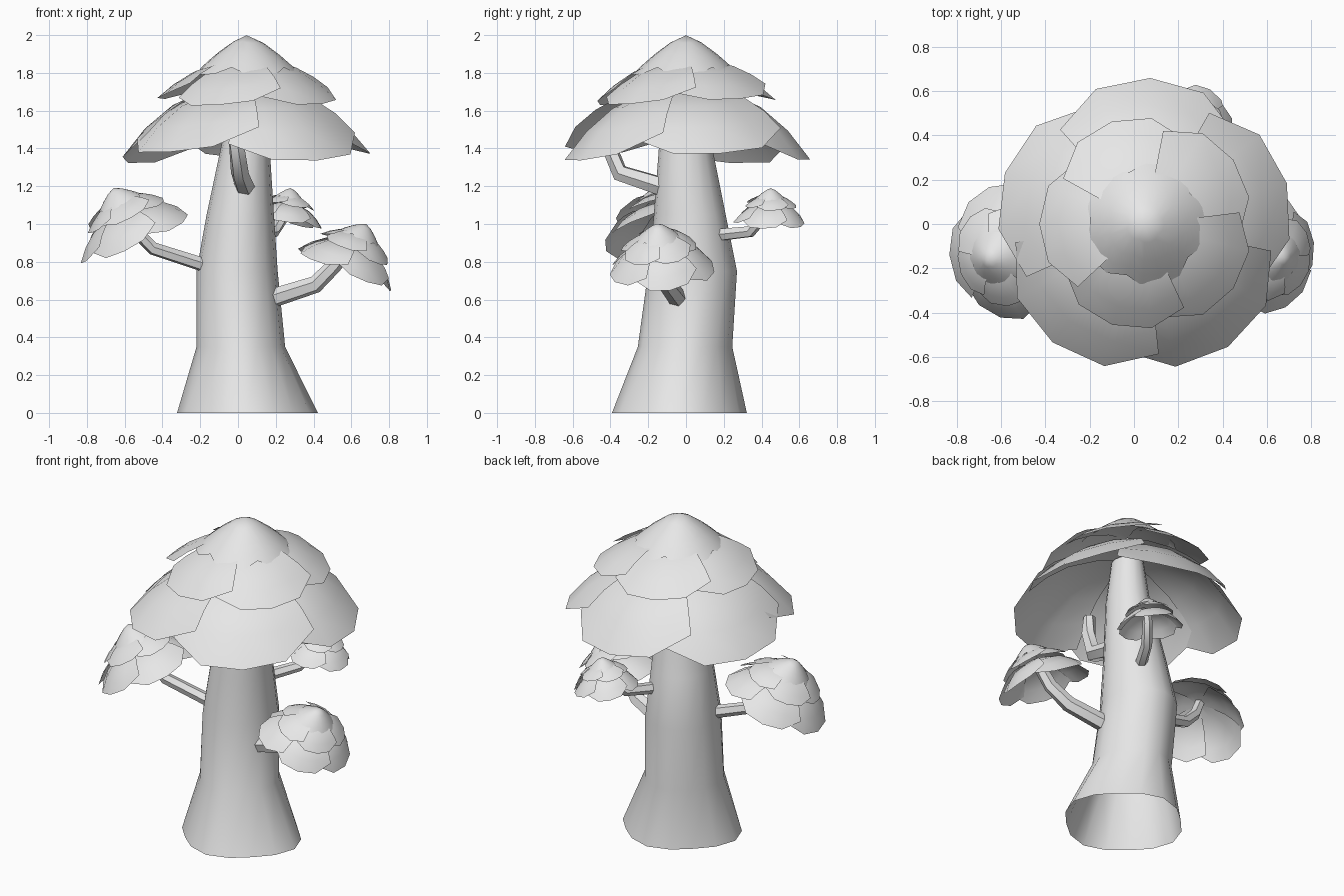
import bpy, bmesh, math, random
from mathutils import Vector, Matrix

random.seed(4)
if "Cube" in bpy.data.objects:
    bpy.data.objects.remove(bpy.data.objects["Cube"])

grey = bpy.data.materials.new("pale_grey")
grey.use_nodes = True
grey.diffuse_color = (0.8, 0.8, 0.8, 1)
grey.node_tree.nodes["Principled BSDF"].inputs["Base Color"].default_value = (0.8, 0.8, 0.8, 1)


def finish(name, bm, matrix=Matrix(), angle=50):
    mesh = bpy.data.meshes.new(name)
    bm.to_mesh(mesh)
    bm.free()
    mesh.materials.append(grey)
    mesh.shade_smooth()
    mesh.set_sharp_from_angle(angle=math.radians(angle))
    obj = bpy.data.objects.new(name, mesh)
    obj.matrix_world = matrix
    bpy.context.collection.objects.link(obj)
    return obj


def skin(bm, rings, closed=True):
    """Join successive rows of points with quads."""
    rows = [[bm.verts.new(p) for p in ring] for ring in rings]
    n = len(rows[0])
    for a, b in zip(rows, rows[1:]):
        for i in range(n if closed else n - 1):
            j = (i + 1) % n
            bm.faces.new((a[i], a[j], b[j], b[i]))
    return rows


# Leaf layer: drooping petals around a common apex at the local origin
def leaf_layer(name, matrix, radius, top, drop, power, half, cut, lift, phase, jitter):
    bm = bmesh.new()
    steps = [-1, -0.5, 0, 0.5, 1]
    for k in range(5):
        centre = math.radians(phase + 72 * k)
        r_k = radius * (1 + random.uniform(-jitter, jitter) * 0.5)
        d_k = drop * (1 + random.uniform(-jitter, jitter) * 2)
        rows = []
        for v in (0.02, 0.3, 0.6, 0.82, 1):
            row = []
            for u in steps:
                reach = v * (1 - cut * abs(u) ** 3)
                a = centre + math.radians(half) * u
                z = top - d_k * reach ** power + lift * u * v
                row.append((r_k * reach * math.cos(a), r_k * reach * math.sin(a), z))
            rows.append(row)
        skin(bm, rows, closed=False)
    bmesh.ops.remove_doubles(bm, verts=bm.verts, dist=0.012)
    finish(name, bm, matrix)


# Full clump: cap, middle and skirt layers, scaled and leaning along an axis
def leaf_clump(name, apex, axis, scale, turn):
    lean = Vector((0, 0, 1)).rotation_difference(Vector(axis).normalized())
    m = Matrix.Translation(apex) @ lean.to_matrix().to_4x4() @ Matrix.Scale(scale, 4)
    leaf_layer(name + "_cap", m, 0.285, 0, 0.21, 1.35, 36, 0.14, 0, turn + 54, 0)
    leaf_layer(name + "_middle", m, 0.485, -0.13, 0.22, 2.2, 43, 0.13, 0.025, turn + 20, 0.05)
    leaf_layer(name + "_skirt", m, 0.665, -0.28, 0.37, 2.6, 44, 0.13, 0.03, turn, 0.05)


leaf_clump("crown", (0.05, 0, 2.0), (0, 0, 1), 1.0, 88)
leaf_clump("right_clump", (-0.66, -0.16, 1.19), (-0.4, -0.12, 0.9), 0.47, 40)
leaf_clump("left_clump", (0.68, -0.15, 1.0), (0.42, -0.06, 0.9), 0.42, 10)
leaf_clump("back_clump", (0.28, 0.45, 1.19), (0.15, 0.03, 0.95), 0.29, 60)

# Trunk: flared, fluted base narrowing up into the crown (z, x, y, rx, ry, flute)
bm = bmesh.new()
sections = [(0, 0.05, -0.035, 0.355, 0.34, 0.05), (0.35, 0.015, -0.005, 0.23, 0.245, 0.02),
            (0.75, -0.005, 0.035, 0.215, 0.235, 0), (1.05, 0.012, 0.02, 0.178, 0.19, 0),
            (1.45, 0.042, -0.005, 0.123, 0.135, 0), (1.7, 0.05, 0, 0.09, 0.1, 0)]
rings = []
for z, cx, cy, rx, ry, flute in sections:
    ring = []
    for i in range(16):
        a = math.tau * i / 16
        f = 1 + flute * math.cos(4 * a)
        ring.append((cx + rx * f * math.cos(a), cy + ry * f * math.sin(a), z))
    rings.append(ring)
skin(bm, rings)
finish("trunk", bm)


# Branch: six-sided tube along a bent path
def branch(name, points, r0, r1):
    pts = [Vector(p) for p in points]
    bm = bmesh.new()
    rings = []
    for i, p in enumerate(pts):
        d = (pts[min(i + 1, len(pts) - 1)] - pts[max(i - 1, 0)]).normalized()
        side = d.cross(Vector((0.1, 0.2, 1))).normalized()
        up = side.cross(d)
        r = r0 + (r1 - r0) * i / (len(pts) - 1)
        rings.append([p + r * (side * math.cos(math.tau * k / 6) + up * math.sin(math.tau * k / 6))
                      for k in range(6)])
    rows = skin(bm, rings)
    for row in (rows[0], rows[-1]):
        bm.faces.new(row)
    bmesh.ops.recalc_face_normals(bm, faces=bm.faces)
    finish(name, bm)


branch("left_branch", [(0.16, -0.04, 0.6), (0.41, -0.1, 0.68), (0.51, -0.14, 0.78), (0.6, -0.15, 0.9)], 0.052, 0.035)
branch("right_branch", [(-0.17, -0.03, 0.78), (-0.45, -0.08, 0.87), (-0.55, -0.11, 0.97), (-0.6, -0.13, 1.07)], 0.038, 0.03)
branch("back_branch", [(0.08, 0.15, 0.94), (0.19, 0.34, 0.96), (0.25, 0.42, 1.05), (0.27, 0.44, 1.12)], 0.036, 0.025)
branch("front_branch", [(0.04, -0.1, 1.19), (0.01, -0.35, 1.27), (-0.01, -0.42, 1.44), (-0.01, -0.41, 1.55)], 0.055, 0.035)
